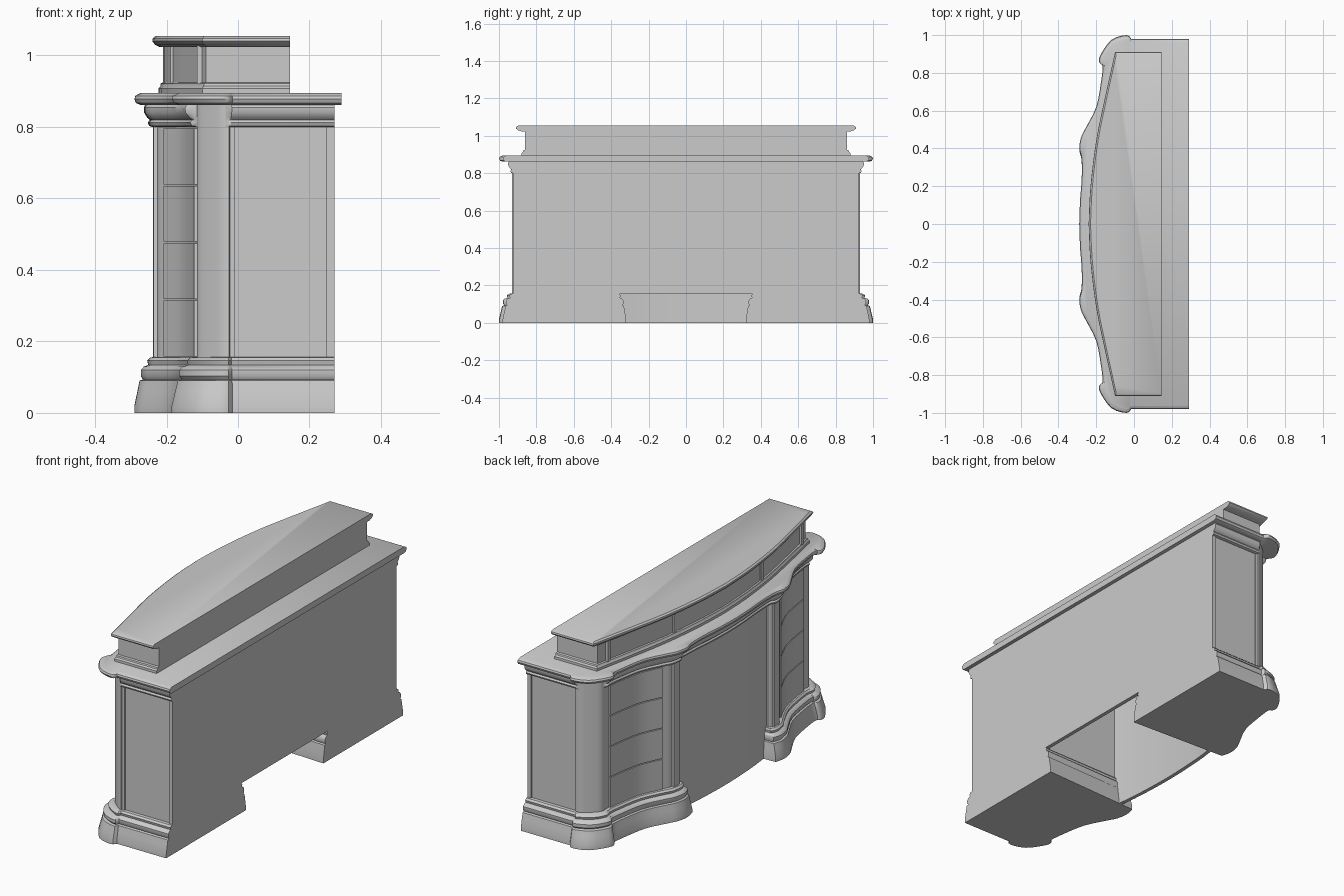
import bpy, bmesh
from mathutils import Vector

if "Cube" in bpy.data.objects:
    bpy.data.objects.remove(bpy.data.objects["Cube"])

# Half plan (y > 0): (body line, moulding outer line), from end panel to front pilaster
PLAN = [((-.02, .92), (-.015, .98)), ((-.035, .93), (-.04, 1.0)), ((-.10, .875), (-.12, .975)),
        ((-.115, .845), (-.18, .89)), ((-.112, .825), (-.182, .852)), ((-.115, .80), (-.166, .835)),
        ((-.125, .72), (-.175, .75)), ((-.15, .60), (-.20, .62)), ((-.20, .49), (-.255, .51)),
        ((-.222, .45), (-.28, .46)), ((-.23, .39), (-.29, .40)), ((-.215, .37), (-.278, .345))]
CENTRE = [((-.222, .24), (-.277, .24)), ((-.232, .12), (-.286, .12)), ((-.235, 0), (-.29, 0))]


def smooth(pts, n=3):
    """Catmull-Rom through the points, sharp ends."""
    p = [Vector(q) for q in pts]
    out = []
    for i in range(len(p) - 1):
        a, b, c, d = p[max(i - 1, 0)], p[i], p[i + 1], p[min(i + 2, len(p) - 1)]
        for k in range(n):
            t = k / n
            out.append(.5 * (2 * b + (c - a) * t + (2 * a - 5 * b + 4 * c - d) * t * t
                             + (3 * b - a - 3 * c + d) * t ** 3))
    return out + [p[-1]]


def curve(pairs):
    inner, outer = (smooth([q[k] for q in pairs]) for k in (0, 1))
    return list(zip(inner, outer))


def pair(a, b):
    return (Vector(a), Vector(b))


def whole(half):
    """Mirror a half outline ending on y = 0 into a closed one."""
    flip = lambda v: Vector((v.x, -v.y))
    return half + [(flip(a), flip(b)) for a, b in reversed(half[:-1])]


def loft(name, outline, profile, sign=1):
    """Stack rings blended between inner and outer outlines; profile = (z, blend)."""
    bm = bmesh.new()
    rings = []
    for z, t in profile:
        rings.append([bm.verts.new((*(Vector((p.x, p.y * sign))), z))
                      for p in (a.lerp(b, t) for a, b in outline)])
    n = len(outline)
    for lo, hi in zip(rings, rings[1:]):
        for i in range(n):
            j = (i + 1) % n
            bm.faces.new((lo[i], lo[j], hi[j], hi[i]))
    bm.faces.new(rings[0])
    bm.faces.new(rings[-1])
    bmesh.ops.recalc_face_normals(bm, faces=bm.faces)
    me = bpy.data.meshes.new(name)
    bm.to_mesh(me)
    bm.free()
    ob = bpy.data.objects.new(name, me)
    bpy.context.collection.objects.link(ob)
    bpy.ops.object.select_all(action='DESELECT')
    ob.select_set(True)
    bpy.context.view_layer.objects.active = ob
    bpy.ops.object.shade_smooth_by_angle(angle=.6)
    return ob


def prism(name, pts, z0, z1, sign=1):
    return loft(name, [pair(p, p) for p in pts], [(z0, 0), (z1, 0)], sign)


def slab(name, path, dx0, dx1, z0, z1, sign=1):
    """Curved panel: a plan path thickened along x."""
    pts = [(p[0] + dx0, p[1]) for p in path] + [(p[0] + dx1, p[1]) for p in reversed(path)]
    return prism(name, pts, z0, z1, sign)


side = curve(PLAN)
pedestal = [pair((.27, .37), (.27, .32)), pair((.27, .92), (.27, .98))] + side
drawer_path = smooth([q[0] for q in PLAN[5:9]], 5)

BASE = [(0, 1), (.02, 1), (.06, .86), (.09, .76), (.094, .6), (.103, .7), (.12, .7), (.13, .55),
        (.134, .35), (.146, .4), (.155, .25), (.157, 0)]
for s, tag in ((1, "left"), (-1, "right")):
    loft("base_" + tag, pedestal, BASE, s)
    loft("pedestal_" + tag, pedestal, [(.15, 0), (.866, 0)], s)
    # Four stacked drawer fronts
    for i in range(4):
        z = .158 + i * .1605
        slab(f"drawer_{tag}_{i + 1}", drawer_path, -.008, .02, z, z + .156, s)
    # Stiles framing the end panel, and pilaster edge strips
    for x0, x1 in ((-.03, -.008), (.248, .27)):
        prism("end_stile_" + tag, [(x0, .91), (x1, .91), (x1, .926), (x0, .926)], .155, .81, s)
    prism("pilaster_" + tag, [(-.20, .385), (-.238, .392), (-.236, .435), (-.20, .445)], .155, .81, s)

# Curved centre panel reaching the floor, and flat back panel over the open kneehole
front = smooth([(-.205, .375), (-.222, .22), (-.23, 0), (-.222, -.22), (-.205, -.375)], 5)
slab("centre_panel", front, 0, .02, 0, .866)
prism("back_panel", [(.25, -.4), (.27, -.4), (.27, .4), (.25, .4)], .155, .866)

# Cornice under the counter, interrupted by the corner posts
corn = [q if not 1 <= i <= 3 else (q[0], q[0]) for i, q in enumerate(PLAN)]
loft("cornice", whole([pair((.27, .92), (.27, .98))] + curve(corn + CENTRE)),
     [(.80, .1), (.803, .25), (.812, .32), (.82, .22), (.826, .35), (.84, .5), (.855, .52), (.866, .4)])

# Counter top with rounded edge
loft("counter_top", whole([pair((.29, .92), (.29, .98))] + curve(PLAN + CENTRE)),
     [(.862, .7), (.867, .92), (.878, 1), (.887, .95), (.892, .8), (.895, .7)])


# Upper shelf box: plinth, body and lid share one bowed outline
def bow(corner_y, corner_x, front_x):
    d = corner_x - front_x
    half = smooth([(corner_x, corner_y), (corner_x - d * .39, corner_y * .73),
                   (corner_x - d * .71, corner_y * .49), (corner_x - d * .93, corner_y * .22),
                   (front_x, 0)], 4)
    return [Vector((.145, corner_y))] + half


lid = list(zip(bow(.875, -.085, -.215), bow(.91, -.10, -.24)))
body = bow(.86, -.09, -.21)
plinth = list(zip(body, bow(.88, -.10, -.222)))
loft("shelf_plinth", whole(plinth), [(.89, 1), (.908, 1), (.914, .6), (.922, .5), (.925, 0)])
loft("shelf_body", whole(list(zip(body, body))), [(.92, 0), (1.03, 0)])
loft("shelf_lid", whole(lid), [(1.024, .2), (1.03, .7), (1.04, 1), (1.048, .95), (1.055, .6)])

# Thin dividers on the shelf front
for y, x in ((.80, -.107), (.36, -.181)):
    for s in (1, -1):
        prism("shelf_divider", [(x - .008, y - .01), (x + .03, y - .01),
                                (x + .03, y + .01), (x - .008, y + .01)], .92, 1.028, s)
